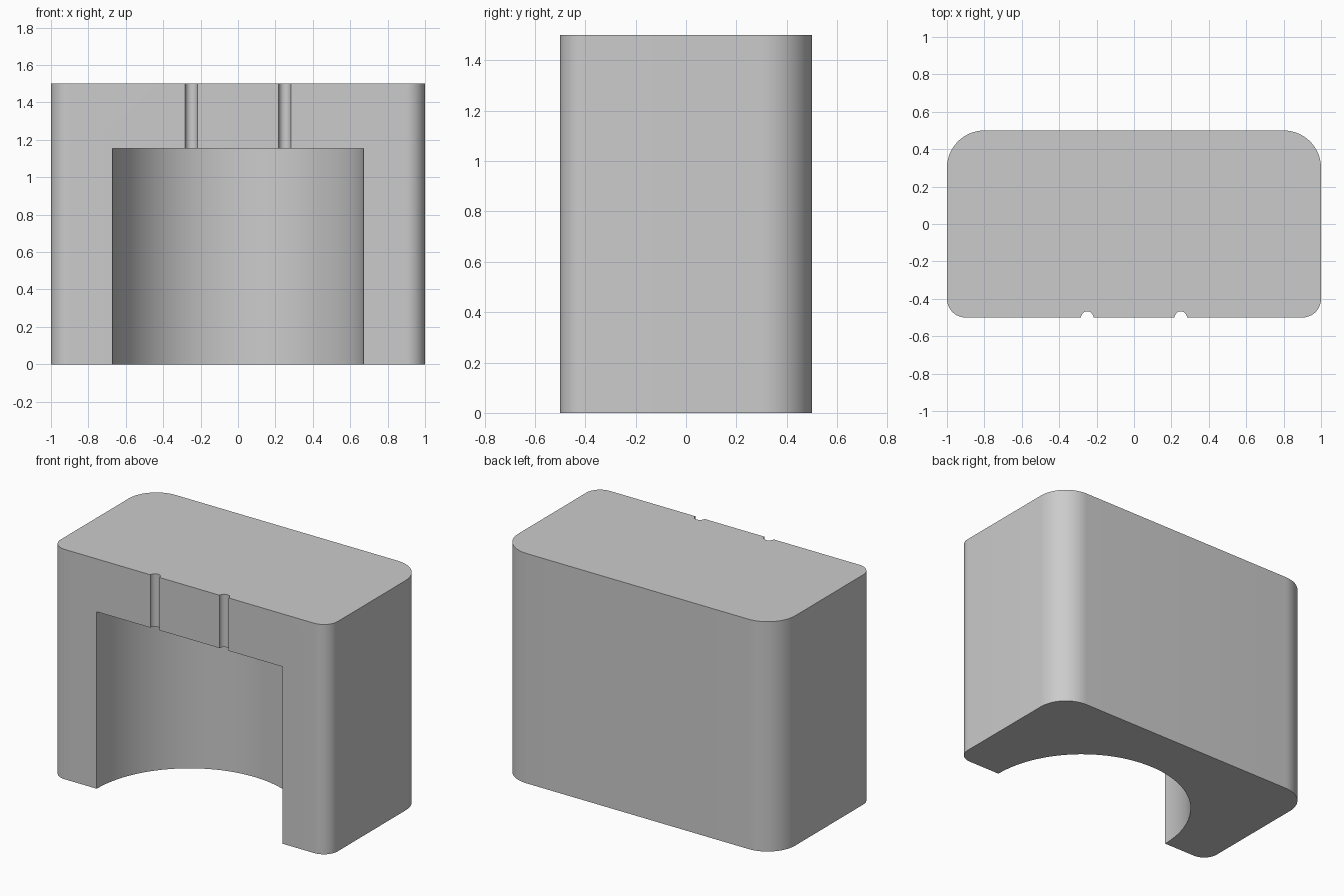
import bpy, bmesh, math
from mathutils import Matrix, Vector

cube = bpy.data.objects.get("Cube")
if cube:
    bpy.data.objects.remove(cube, do_unlink=True)

HEIGHT = 1.5
FRONT = -0.5
CAVITY_TOP = 1.155

grey = bpy.data.materials.new("plain_grey")
grey.use_nodes = True
colour = (0.6, 0.6, 0.6, 1)
grey.diffuse_color = colour
grey.node_tree.nodes["Principled BSDF"].inputs["Base Color"].default_value = colour


def add_object(name, bm):
    mesh = bpy.data.meshes.new(name)
    bm.normal_update()
    bm.to_mesh(mesh)
    bm.free()
    mesh.materials.append(grey)
    ob = bpy.data.objects.new(name, mesh)
    bpy.context.collection.objects.link(ob)
    return ob


def cutter(name, x, radius, bottom, top, sides):
    """Upright cylinder centred on the front face."""
    bm = bmesh.new()
    bmesh.ops.create_cone(
        bm, cap_ends=True, segments=sides, radius1=radius, radius2=radius,
        depth=top - bottom,
        matrix=Matrix.Translation((x, FRONT, (top + bottom) / 2)))
    ob = add_object(name, bm)
    ob.hide_render = True
    return ob


def corner(cx, cy, radius, start, steps=16):
    return [Vector((cx + radius * math.cos(a), cy + radius * math.sin(a), 0))
            for a in (start + math.pi / 2 * i / steps for i in range(steps + 1))]


# Block with wide rear corners and tighter front corners
back_r, front_r = 0.2, 0.1
outline = (corner(1 - back_r, 0.5 - back_r, back_r, 0)
           + corner(back_r - 1, 0.5 - back_r, back_r, math.pi / 2)
           + corner(front_r - 1, FRONT + front_r, front_r, math.pi)
           + corner(1 - front_r, FRONT + front_r, front_r, math.pi * 1.5))
bm = bmesh.new()
base = bm.faces.new([bm.verts.new(p) for p in outline])
extruded = bmesh.ops.extrude_face_region(bm, geom=[base], use_keep_orig=True)
bmesh.ops.translate(
    bm, vec=(0, 0, HEIGHT),
    verts=[v for v in extruded["geom"] if isinstance(v, bmesh.types.BMVert)])
bmesh.ops.recalc_face_normals(bm, faces=bm.faces)
block = add_object("block", bm)

# Half-round cavity below, two narrow grooves above it
cutters = [cutter("cavity_cutter", 0, 0.67, -0.2, CAVITY_TOP, 96)]
for side, x in (("right", -0.25), ("left", 0.25)):
    cutters.append(cutter(side + "_groove_cutter", x, 0.033, 1.0, HEIGHT + 0.1, 32))
for c in cutters:
    mod = block.modifiers.new(c.name, 'BOOLEAN')
    mod.operation = 'DIFFERENCE'
    mod.solver = 'EXACT'
    mod.object = c

# Bake the cuts, then shade the curved walls smooth
depsgraph = bpy.context.evaluated_depsgraph_get()
result = bpy.data.meshes.new_from_object(block.evaluated_get(depsgraph))
block.modifiers.clear()
block.data = result
for c in cutters:
    bpy.data.objects.remove(c, do_unlink=True)

bpy.ops.object.select_all(action='DESELECT')
block.select_set(True)
bpy.context.view_layer.objects.active = block
bpy.ops.object.shade_smooth_by_angle(angle=math.radians(30))
